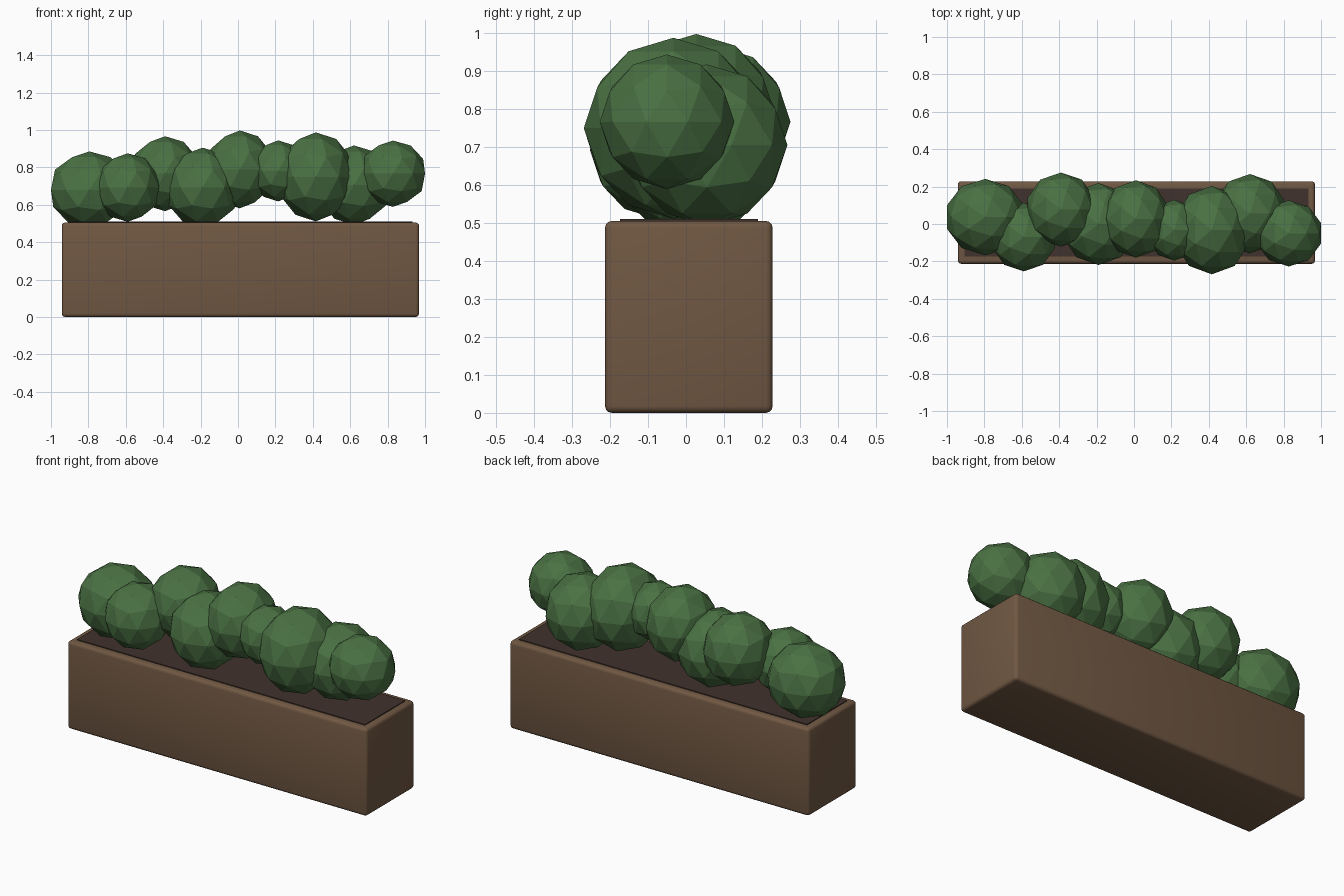
import bpy
import math

if "Cube" in bpy.data.objects:
    bpy.data.objects.remove(bpy.data.objects["Cube"])


def material(name, color):
    m = bpy.data.materials.new(name)
    m.diffuse_color = (*color, 1.0)
    m.use_nodes = True
    m.node_tree.nodes["Principled BSDF"].inputs["Base Color"].default_value = m.diffuse_color
    return m


wood = material("brown_wood", (0.165, 0.098, 0.056))
earth = material("dark_soil", (0.052, 0.032, 0.026))
leaf = material("leaf_green", (0.068, 0.165, 0.056))


def box(name, lo, hi, mat, bevel=0.0):
    bpy.ops.mesh.primitive_cube_add(size=1)
    ob = bpy.context.object
    ob.name = name
    ob.location = [(a + b) / 2 for a, b in zip(lo, hi)]
    ob.scale = [b - a for a, b in zip(lo, hi)]
    bpy.ops.object.transform_apply(location=False, rotation=False, scale=True)
    ob.data.materials.append(mat)
    if bevel:
        mod = ob.modifiers.new("rounded_edges", 'BEVEL')
        mod.width = bevel
        mod.segments = 3
        bpy.ops.object.modifier_apply(modifier=mod.name)
        bpy.ops.object.shade_smooth_by_angle(angle=math.radians(40))
    return ob


# Planter trough with rounded edges, and the soil slab just proud of the rim
box("planter_box", (-0.942, -0.213, 0), (0.968, 0.228, 0.505), wood, 0.018)
box("soil", (-0.905, -0.174, 0.44), (0.932, 0.19, 0.51), earth)

# Faceted bushes: centre, then half extents along x, y and z
bushes = [
    ((-0.795, 0.037, 0.68), (0.205, 0.204, 0.205)),
    ((-0.59, -0.07, 0.692), (0.168, 0.183, 0.183)),
    ((-0.39, 0.077, 0.766), (0.180, 0.198, 0.200)),
    ((-0.19, 0.0, 0.692), (0.192, 0.219, 0.213)),
    ((0.01, 0.027, 0.789), (0.175, 0.207, 0.208)),
    ((0.215, -0.033, 0.781), (0.140, 0.163, 0.163)),
    ((0.416, -0.033, 0.749), (0.198, 0.236, 0.238)),
    ((0.62, 0.055, 0.705), (0.188, 0.212, 0.212)),
    ((0.828, -0.05, 0.766), (0.172, 0.177, 0.177)),
]
X_REACH = math.cos(math.radians(18))  # sideways reach of a unit icosphere
for i, (centre, (hx, hy, hz)) in enumerate(bushes, 1):
    bpy.ops.mesh.primitive_ico_sphere_add(subdivisions=2, radius=1, location=centre)
    bush = bpy.context.object
    bush.name = f"bush_{i}"
    bush.scale = (hx / X_REACH, hy, hz)
    bush.data.materials.append(leaf)
